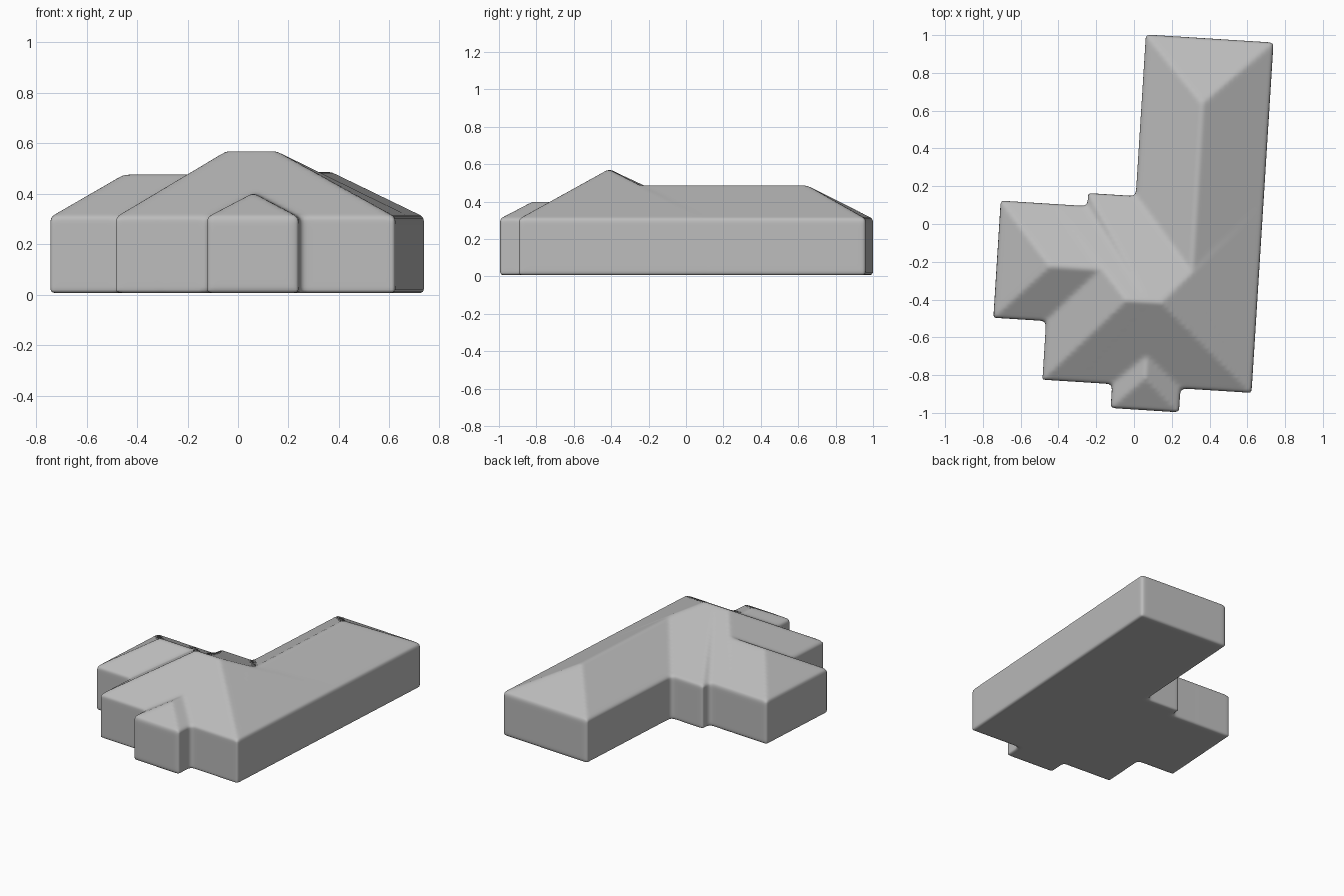
import bpy, bmesh, math

cube = bpy.data.objects.get("Cube")
if cube:
    bpy.data.objects.remove(cube, do_unlink=True)

FLOOR, EAVE = 0.006, 0.308


def hip_block(bm, x0, x1, y0, y1, axis, line, start, end, top):
    """Closed hip-roofed block; the ridge runs along the axis at the given line."""
    corners = [(x0, y0), (x1, y0), (x1, y1), (x0, y1)]
    low = [bm.verts.new((x, y, FLOOR)) for x, y in corners]
    high = [bm.verts.new((x, y, EAVE)) for x, y in corners]
    if axis == "x":
        ridge = [(start, line), (end, line)]
    else:
        ridge = [(line, start), (line, end)]
    a, b = [bm.verts.new((x, y, top)) for x, y in ridge]
    bm.faces.new(low[::-1])
    for i in range(4):
        j = (i + 1) % 4
        bm.faces.new((low[i], low[j], high[j], high[i]))
    # Start the roof so that its first slope runs beside the ridge
    h = high if axis == "x" else high[1:] + high[:1]
    bm.faces.new((h[0], h[1], b, a))
    bm.faces.new((h[1], h[2], b))
    bm.faces.new((h[2], h[3], a, b))
    bm.faces.new((h[3], h[0], a))


bm = bmesh.new()
# Main hall
hip_block(bm, -0.432, 0.677, -0.853, 0.079, "x", -0.405, -0.015, 0.17, 0.573)
# Main hall, shallow projection at the back
hip_block(bm, -0.252, 0.677, -0.853, 0.148, "x", -0.405, 0.10, 0.17, 0.573)
# Long rear wing
hip_block(bm, 0.0, 0.677, -0.853, 1.005, "y", 0.32, -0.30, 0.66, 0.491)
# Side wing
hip_block(bm, -0.712, 0.2, -0.542, 0.079, "x", -0.25, -0.43, -0.10, 0.481)
# Entrance porch
hip_block(bm, -0.062, 0.30, -0.98, -0.45, "y", 0.11, -0.81, -0.62, 0.403)

mesh = bpy.data.meshes.new("house_shell")
bm.to_mesh(mesh)
bm.free()
house = bpy.data.objects.new("house_shell", mesh)
bpy.context.collection.objects.link(house)
house.rotation_euler.z = math.radians(-3.6)

# Fuse the blocks into one skin and soften the edges
remesh = house.modifiers.new("fuse", "REMESH")
remesh.mode = "VOXEL"
remesh.voxel_size = 0.012
remesh.use_smooth_shade = True
soften = house.modifiers.new("soften", "SMOOTH")
soften.factor = 0.5
soften.iterations = 7

grey = bpy.data.materials.new("plain_grey")
grey.use_nodes = True
colour = (0.5, 0.5, 0.5, 1)
grey.diffuse_color = colour
grey.node_tree.nodes["Principled BSDF"].inputs["Base Color"].default_value = colour
mesh.materials.append(grey)
